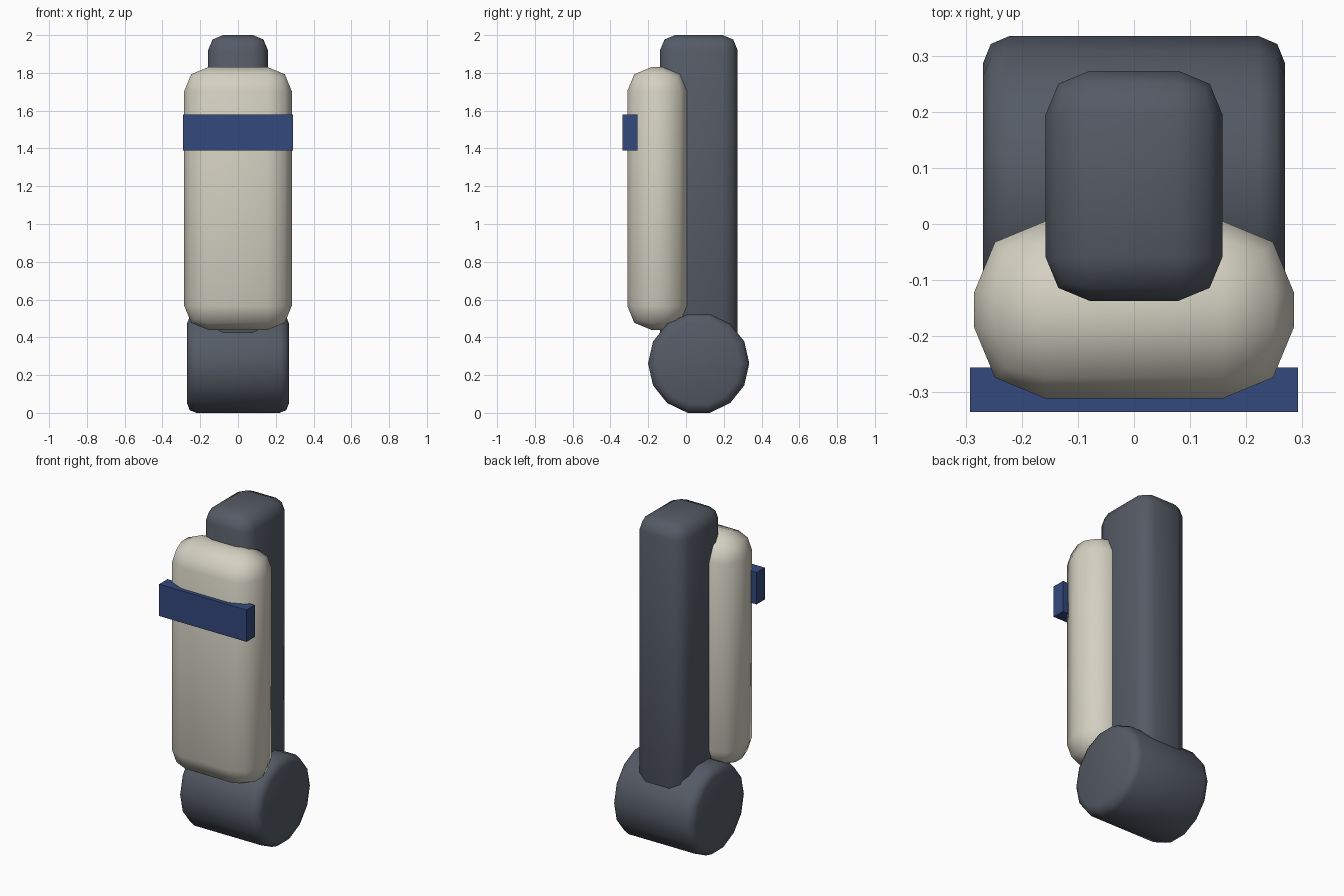
import bpy
import math

if "Cube" in bpy.data.objects:
    bpy.data.objects.remove(bpy.data.objects["Cube"])


def material(name, rgb):
    m = bpy.data.materials.new(name)
    m.diffuse_color = (*rgb, 1)
    m.use_nodes = True
    m.node_tree.nodes["Principled BSDF"].inputs["Base Color"].default_value = m.diffuse_color
    return m


slate = material("slate grey", (0.090, 0.105, 0.132))
cream = material("warm cream", (0.66, 0.635, 0.54))
blue = material("navy blue", (0.034, 0.066, 0.20))


def finish(obj, name, mat, bevel):
    obj.name = name
    obj.data.materials.append(mat)
    if bevel:
        mod = obj.modifiers.new("rounded edges", 'BEVEL')
        mod.width = bevel
        mod.segments = 2
        mod.limit_method = 'ANGLE'
        mod.angle_limit = math.radians(30)
        bpy.ops.object.modifier_apply(modifier=mod.name)
        bpy.ops.object.shade_smooth_by_angle(angle=math.radians(60))
    return obj


def box(name, lo, hi, mat, bevel=0):
    centre = [(a + b) / 2 for a, b in zip(lo, hi)]
    bpy.ops.mesh.primitive_cube_add(size=1, location=centre)
    obj = bpy.context.object
    obj.scale = [b - a for a, b in zip(lo, hi)]
    bpy.ops.object.transform_apply(location=False, rotation=False, scale=True)
    return finish(obj, name, mat, bevel)


# upright inner limb
box("inner_strut", (-0.158, -0.137, 0.27), (0.158, 0.273, 2.0), slate, 0.079)

# padded front cover
box("front_shell", (-0.285, -0.311, 0.44), (0.285, 0.005, 1.83), cream, 0.127)

# coloured band across the cover
box("front_band", (-0.292, -0.335, 1.388), (0.292, -0.256, 1.58), blue)

# sideways joint drum at the base
bpy.ops.mesh.primitive_cylinder_add(vertices=14, radius=0.268, depth=0.538,
                                    location=(0, 0.067, 0.262),
                                    rotation=(0, math.pi / 2, 0))
bpy.ops.object.transform_apply(location=False, rotation=True, scale=False)
finish(bpy.context.object, "joint_drum", slate, 0.047)
